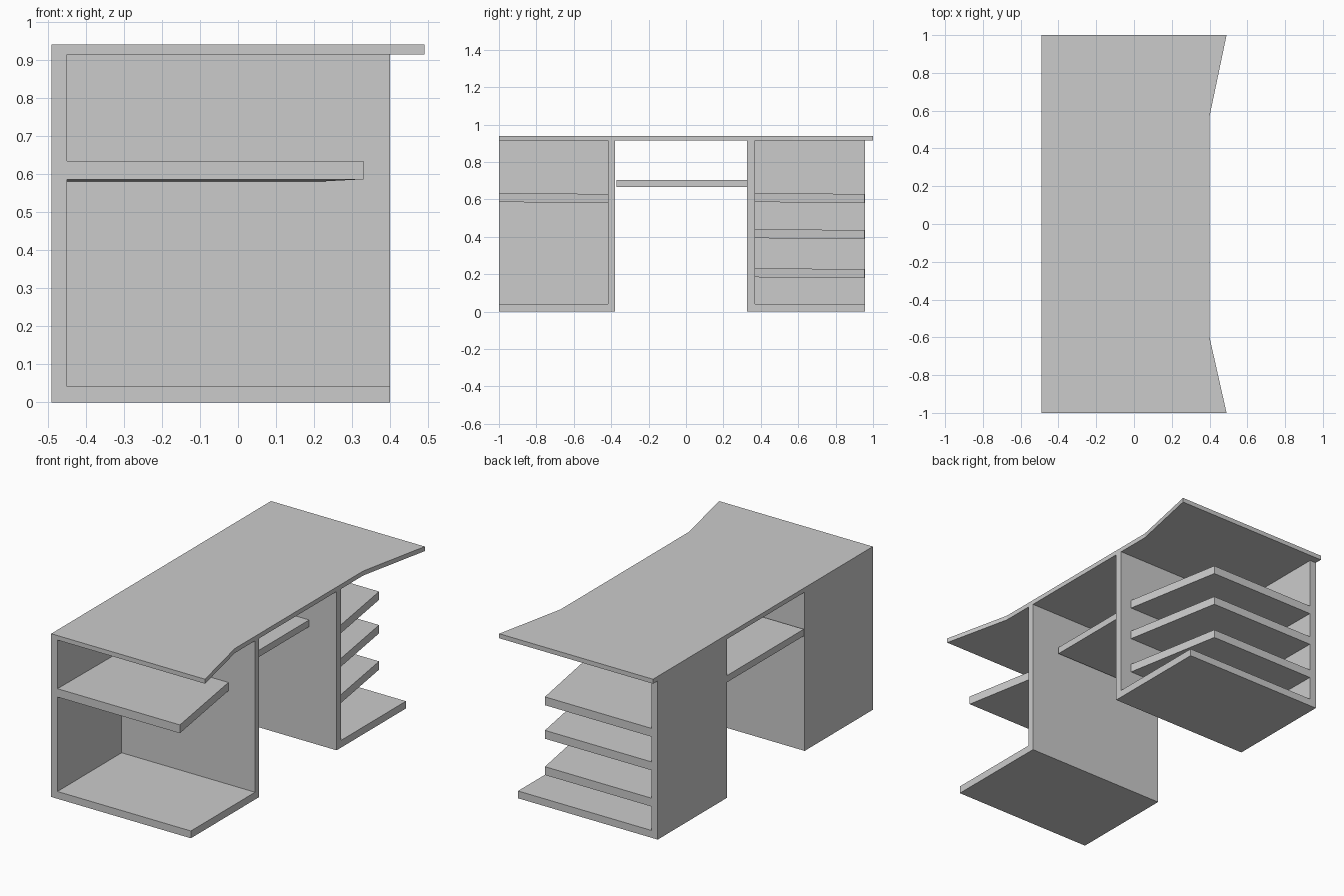
import bpy, bmesh

if "Cube" in bpy.data.objects:
    bpy.data.objects.remove(bpy.data.objects["Cube"])


def slab(name, outline, z0, z1, tilt=0.0):
    """Extrude a flat xy outline from z0 to z1; tilt lowers z along y."""
    bm = bmesh.new()
    face = bm.faces.new([bm.verts.new((x, y, z0)) for x, y in outline])
    out = bmesh.ops.extrude_face_region(bm, geom=[face])
    for v in out["geom"]:
        if isinstance(v, bmesh.types.BMVert):
            v.co.z = z1
    y_min = min(y for _, y in outline)
    for v in bm.verts:
        v.co.z -= tilt * (v.co.y - y_min)
    bmesh.ops.recalc_face_normals(bm, faces=bm.faces)
    mesh = bpy.data.meshes.new(name)
    bm.to_mesh(mesh)
    bm.free()
    obj = bpy.data.objects.new(name, mesh)
    bpy.context.collection.objects.link(obj)
    return obj


def board(name, x0, x1, y0, y1, z0, z1):
    return slab(name, [(x0, y0), (x1, y0), (x1, y1), (x0, y1)], z0, z1)


BACK, INNER_BACK, FRONT = -0.49, -0.45, 0.40
UNDERSIDE, TOP, BASE = 0.914, 0.94, 0.042

# Desktop with flared front corners
slab("desktop", [(BACK, -1), (0.49, -1), (FRONT, -0.6),
                 (FRONT, 0.57), (0.49, 1), (BACK, 1)], UNDERSIDE, TOP)


def pedestal(side, y0, y1, wall0, wall1, shelf_y0, shelf_y1, shelf_heights):
    # Back panel, base board and inner side wall
    back_y0, back_y1 = (y0, wall0) if wall0 > y0 else (wall1, y1)
    board(side + "_back_panel", BACK, INNER_BACK, back_y0, back_y1, BASE, UNDERSIDE)
    board(side + "_base", BACK, FRONT, back_y0, back_y1, 0, BASE)
    board(side + "_inner_wall", BACK, FRONT, wall0, wall1, 0, UNDERSIDE)
    # Shelves with a slanted front edge and a slight sag
    for i, z in enumerate(shelf_heights):
        slab(f"{side}_shelf_{i + 1}",
             [(INNER_BACK, shelf_y0), (0.33, shelf_y0),
              (0.23, shelf_y1), (INNER_BACK, shelf_y1)],
             z, z + 0.048, tilt=0.009)


pedestal("left", -1.0, -0.38, -0.416, -0.38, -1.0, -0.416, [0.586])
pedestal("right", 0.326, 0.957, 0.326, 0.368, 0.368, 0.955, [0.586, 0.393, 0.184])

# Tray between the pedestals
board("keyboard_tray", BACK, 0.225, -0.372, 0.328, 0.665, 0.704)
